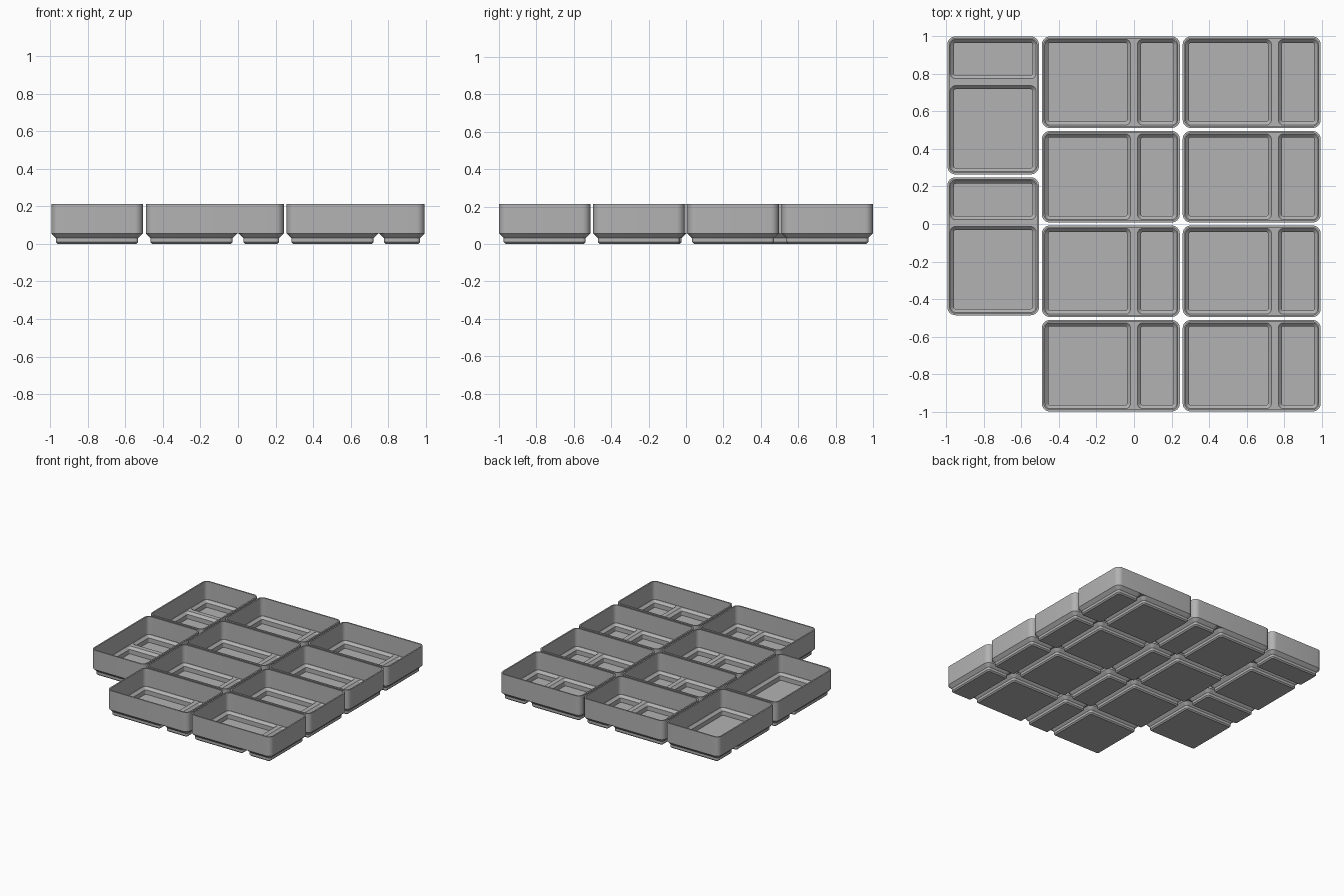
import bpy, bmesh, math

if "Cube" in bpy.data.objects:
    bpy.data.objects.remove(bpy.data.objects["Cube"])

SEG = 8            # segments per rounded corner
SHORT, LONG = 0.4885, 0.7356
GAP = 0.0153       # space between trays
SPLIT = 0.0059     # space between the two feet of a tray
R = 0.044          # outer corner radius
Z_BASE, Z_LEDGE, Z_TOP = 0.056, 0.067, 0.2135

grey = bpy.data.materials.new("plastic grey")
grey.diffuse_color = (0.45, 0.45, 0.45, 1)
grey.use_nodes = True
grey.node_tree.nodes["Principled BSDF"].inputs["Base Color"].default_value = grey.diffuse_color


def ring(bm, rect, inset, z):
    """Rounded rectangle of vertices, counter-clockwise from the right-top corner."""
    x0, x1, y0, y1 = rect
    r = max(R - inset, 0.0094)
    x0, x1, y0, y1 = x0 + inset + r, x1 - inset - r, y0 + inset + r, y1 - inset - r
    verts = []
    for k, (cx, cy) in enumerate([(x1, y1), (x0, y1), (x0, y0), (x1, y0)]):
        for i in range(SEG + 1):
            a = math.pi / 2 * (k + i / SEG)
            verts.append(bm.verts.new((cx + r * math.cos(a), cy + r * math.sin(a), z)))
    return verts


def loft(bm, rect, profile, cap=False):
    """Skin rings of (inset, z); optionally close the last one."""
    rings = [ring(bm, rect, i, z) for i, z in profile]
    n = len(rings[0])
    for a, b in zip(rings, rings[1:]):
        for i in range(n):
            j = (i + 1) % n
            bm.faces.new((a[i], a[j], b[j], b[i]))
    if cap:
        bm.faces.new(rings[-1])
    return rings


def loop_edges(bm, verts):
    return [bm.edges.get((v, verts[(i + 1) % len(verts)])) for i, v in enumerate(verts)]


def tray_mesh():
    bm = bmesh.new()
    hx, hy = LONG / 2, SHORT / 2
    cells = [(-hx, -hx + SHORT, -hy, hy), (-hx + SHORT + SPLIT, hx, -hy, hy)]
    # outer wall, rim and inner wall
    wall = loft(bm, (-hx, hx, -hy, hy),
                [(0, Z_BASE), (0, Z_TOP), (0.0113, Z_TOP), (0.0113, Z_LEDGE)])
    ledge = loop_edges(bm, wall[-1])
    feet = []
    for c in cells:
        # stepped foot below
        feet.append(loft(bm, c, [(0, Z_BASE), (0.0253, 0.0306), (0.0253, 0.0094),
                                 (0.0347, 0)], cap=True)[0])
        # hollow pocket inside the foot
        pocket = loft(bm, c, [(0.0155, Z_LEDGE), (0.0345, 0.048), (0.0345, 0.012)], cap=True)
        ledge += loop_edges(bm, pocket[0])
    # ledge and divider around the pockets
    bmesh.ops.triangle_fill(bm, use_beauty=True, use_dissolve=False, edges=ledge)
    # underside strip between the feet
    n = SEG + 1
    right_side = feet[0][3 * n:] + feet[0][:n]
    left_side = feet[1][n:3 * n]
    bm.faces.new(right_side + left_side)
    bmesh.ops.remove_doubles(bm, verts=bm.verts[:], dist=1e-5)
    bmesh.ops.recalc_face_normals(bm, faces=bm.faces[:])
    me = bpy.data.meshes.new("tray")
    bm.to_mesh(me)
    bm.free()
    me.materials.append(grey)
    return me


mesh = tray_mesh()


def place(name, x, y, turn=0):
    ob = bpy.data.objects.new(name, mesh)
    ob.location = (x, y, 0)
    ob.rotation_euler.z = turn
    bpy.context.collection.objects.link(ob)
    return ob


total_x = SHORT + 2 * LONG + 2 * GAP
left = -total_x / 2
trays = []
# two columns of four trays
for col in range(2):
    x = left + SHORT + GAP + LONG / 2 + col * (LONG + GAP)
    for row in range(4):
        y = 1 - SHORT / 2 - row * (SHORT + GAP)
        trays.append(place(f"tray_column{col + 1}_row{row + 1}", x, y))
# left column of two turned trays
for row in range(2):
    y = 1 - LONG / 2 - row * (LONG + GAP)
    trays.append(place(f"turned_tray_{row + 1}", left + SHORT / 2, y, math.pi / 2))

# smooth the rounded corners only
bpy.context.view_layer.objects.active = trays[0]
trays[0].select_set(True)
bpy.ops.object.shade_smooth_by_angle(angle=math.radians(30))
